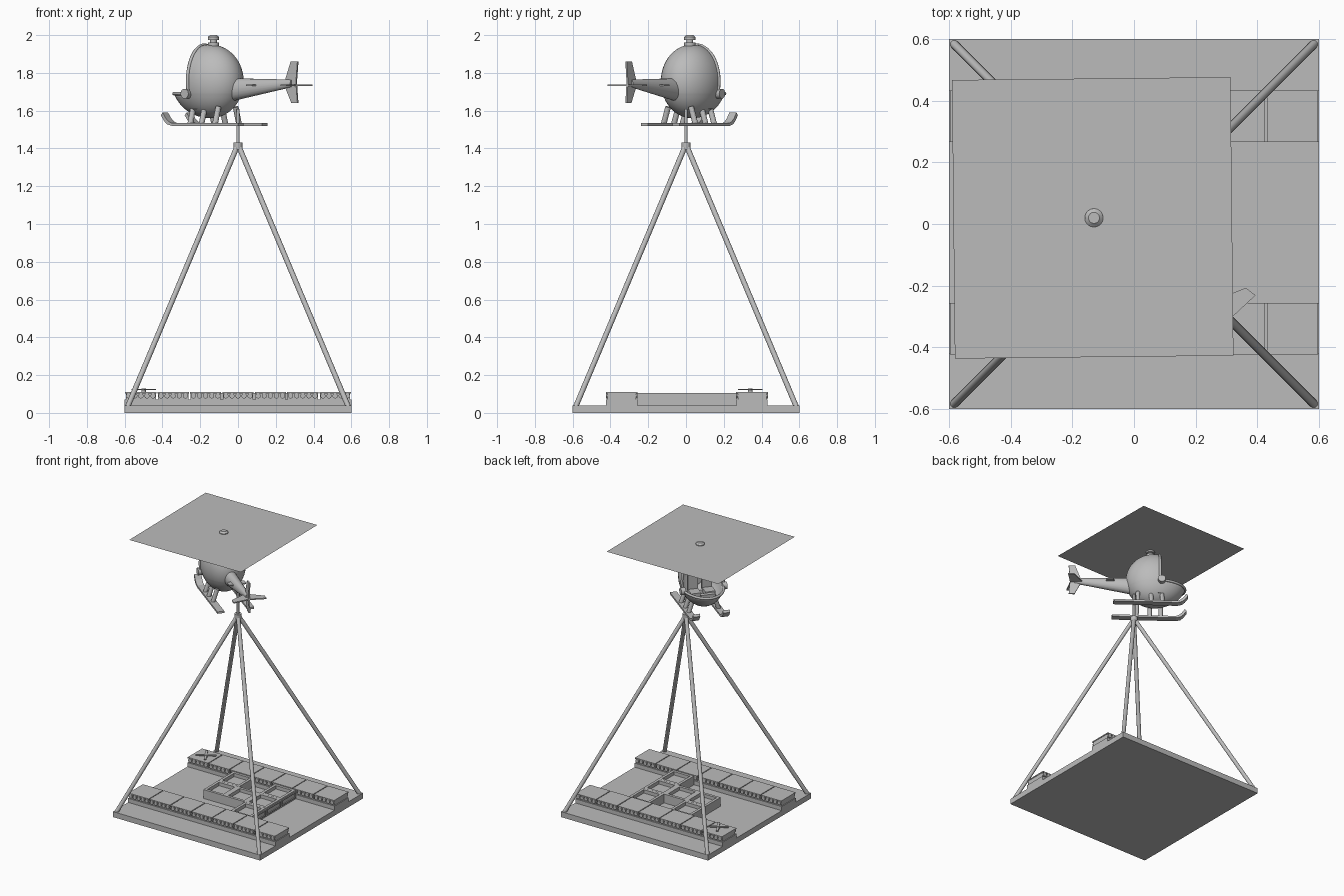
import bpy, bmesh, math
from mathutils import Matrix, Vector

old = bpy.data.objects.get("Cube")
if old:
    bpy.data.objects.remove(old)

grey = bpy.data.materials.new("plain_grey")
grey.use_nodes = True
grey.diffuse_color = (0.5, 0.5, 0.5, 1)
grey.node_tree.nodes["Principled BSDF"].inputs["Base Color"].default_value = (0.5, 0.5, 0.5, 1)

WORLD = Matrix()
# Helicopter frame: local x points to the nose, local origin under the rotor mast
HELI = Matrix.Translation((-0.13, 0.02, 0)) @ Matrix.Rotation(math.radians(143), 4, "Z")


def finish(name, bm, frame=WORLD, smooth=False):
    bmesh.ops.recalc_face_normals(bm, faces=bm.faces)
    mesh = bpy.data.meshes.new(name)
    bm.to_mesh(mesh)
    bm.free()
    mesh.materials.append(grey)
    obj = bpy.data.objects.new(name, mesh)
    obj.matrix_world = frame
    bpy.context.collection.objects.link(obj)
    if smooth:
        bpy.ops.object.select_all(action="DESELECT")
        obj.select_set(True)
        bpy.context.view_layer.objects.active = obj
        bpy.ops.object.shade_smooth_by_angle(angle=math.radians(40))
    return obj


def add_box(bm, center, size):
    m = Matrix.Translation(center) @ Matrix.Diagonal((*size, 1))
    bmesh.ops.create_cube(bm, size=1, matrix=m)


def add_rod(bm, a, b, r1, r2=None, sides=16):
    a, b = Vector(a), Vector(b)
    d = b - a
    m = Matrix.Translation((a + b) / 2) @ d.to_track_quat("Z", "Y").to_matrix().to_4x4()
    bmesh.ops.create_cone(bm, cap_ends=True, segments=sides, radius1=r1,
                          radius2=r1 if r2 is None else r2, depth=d.length, matrix=m)


def add_slab(bm, points, thickness):
    # Extrude a flat outline evenly about its own plane
    verts = [bm.verts.new(p) for p in points]
    face = bm.faces.new(verts)
    face.normal_update()
    n = face.normal.copy()
    for v in verts:
        v.co -= n * thickness / 2
    new = bmesh.ops.extrude_face_region(bm, geom=[face])["geom"]
    bmesh.ops.translate(bm, vec=n * thickness,
                        verts=[g for g in new if isinstance(g, bmesh.types.BMVert)])


# Base slab
bm = bmesh.new()
add_box(bm, (0, 0, 0.02), (1.2, 1.2, 0.04))
finish("base", bm)

# Two rows of tiles with scalloped sides
TILE = 1.2 / 7
for name, y in (("front_tile_row", -0.34), ("back_tile_row", 0.35)):
    bm = bmesh.new()
    for i in range(7):
        x = (i - 3) * TILE
        add_box(bm, (x, y, 0.055), (TILE, 0.165, 0.03))
        add_box(bm, (x, y, 0.087), (TILE - 0.012, 0.15, 0.044))
        add_box(bm, (x, y, 0.107), (TILE - 0.006, 0.168, 0.008))
        for j in range(5):
            bx = x + (j - 2) * TILE / 5.3
            add_rod(bm, (bx, y - 0.084, 0.09), (bx, y + 0.084, 0.09), 0.014, sides=10)
    finish(name, bm)

# Raised frames joining the rows
bm = bmesh.new()
spots = [(0.2, -0.17), (0.2, 0.005), (0.2, 0.18), (0.03, 0.005), (-0.14, 0.005), (-0.14, 0.18)]
for x, y in spots:
    add_box(bm, (x, y, 0.06), (0.17, 0.174, 0.04))
    for s in (-1, 1):
        add_box(bm, (x + s * 0.075, y, 0.092), (0.02, 0.174, 0.026))
        add_box(bm, (x, y + s * 0.077, 0.092), (0.13, 0.02, 0.026))
finish("raised_frames", bm)

# Slot frames along the side of the joining column
bm = bmesh.new()
for y in (-0.17, 0.005, 0.18):
    for z in (0.055, 0.09):
        add_box(bm, (0.287, y, z), (0.008, 0.15, 0.006))
    for s in (-1, 1):
        add_box(bm, (0.287, y + s * 0.075, 0.072), (0.008, 0.006, 0.04))
finish("slot_frames", bm)

# Small fan lying on the corner tile
bm = bmesh.new()
for k in (0, 1):
    a = math.radians(30 + 90 * k)
    d, n = Vector((math.cos(a), math.sin(a), 0)), Vector((-math.sin(a), math.cos(a), 0))
    c = Vector((-0.5, 0.34, 0.124))
    add_slab(bm, [c - d * 0.07 - n * 0.008, c + d * 0.07 - n * 0.008,
                  c + d * 0.07 + n * 0.008, c - d * 0.07 + n * 0.008], 0.006)
add_rod(bm, (-0.5, 0.34, 0.11), (-0.5, 0.34, 0.13), 0.012)
finish("small_fan", bm)

# Four leaning legs, apex cap and pole
for name, sx, sy in (("front_right_leg", -1, -1), ("front_left_leg", 1, -1),
                     ("back_right_leg", -1, 1), ("back_left_leg", 1, 1)):
    bm = bmesh.new()
    add_rod(bm, (sx * 0.585, sy * 0.585, 0.03), (sx * 0.005, sy * 0.005, 1.41), 0.014)
    finish(name, bm, smooth=True)
bm = bmesh.new()
add_rod(bm, (0, 0, 1.395), (0, 0, 1.432), 0.024)
add_rod(bm, (0, 0, 1.42), (0, 0, 1.61), 0.009)
finish("apex_cap_and_pole", bm, smooth=True)

# Cabin: egg shell with the upper front quarter open
MID, CUT_X, CUT_Z = Vector((0.02, 0, 1.755)), 0.06, 1.69
bm = bmesh.new()
bmesh.ops.create_uvsphere(bm, u_segments=40, v_segments=28, radius=1)
for v in bm.verts:
    v.co.x *= 0.23 if v.co.x > 0 else 0.19
    v.co.y *= 0.15
    v.co.z *= 0.195
    v.co += MID
for co, no in (((CUT_X, 0, 0), (1, 0, 0)), ((0, 0, CUT_Z), (0, 0, 1))):
    geom = bm.verts[:] + bm.edges[:] + bm.faces[:]
    bmesh.ops.bisect_plane(bm, geom=geom, plane_co=co, plane_no=no)
gone = [f for f in bm.faces if f.calc_center_median().x > CUT_X and f.calc_center_median().z > CUT_Z]
bmesh.ops.delete(bm, geom=gone, context="FACES")
cabin = finish("cabin", bm, HELI, smooth=True)
shell = cabin.modifiers.new("shell", "SOLIDIFY")
shell.thickness = 0.008

# Trim around the opening: arch and sill
def trim(name, points):
    curve = bpy.data.curves.new(name, "CURVE")
    curve.dimensions = "3D"
    curve.bevel_depth = 0.009
    curve.bevel_resolution = 2
    spline = curve.splines.new("POLY")
    spline.points.add(len(points) - 1)
    for p, co in zip(spline.points, points):
        p.co = (*co, 1)
    curve.materials.append(grey)
    obj = bpy.data.objects.new(name, curve)
    obj.matrix_world = HELI
    bpy.context.collection.objects.link(obj)

angles = [math.radians(-19 + 218 * i / 30) for i in range(31)]
trim("window_arch", [(CUT_X, 0.148 * math.cos(a), MID.z + 0.192 * math.sin(a)) for a in angles])
angles = [math.radians(-79 + 158 * i / 20) for i in range(21)]
trim("window_sill", [(MID.x + 0.217 * math.cos(a), 0.142 * math.sin(a), CUT_Z) for a in angles])

# Window hinges, cabin floor and seats
bm = bmesh.new()
for s in (-1, 1):
    add_rod(bm, (0.07, s * 0.13, CUT_Z), (0.07, s * 0.162, CUT_Z), 0.026)
finish("window_hinges", bm, HELI, smooth=True)
bm = bmesh.new()
add_rod(bm, (0.04, 0, 1.61), (0.04, 0, 1.618), 0.1, sides=24)
for s in (-1, 1):
    add_box(bm, (0.03, s * 0.05, 1.645), (0.08, 0.07, 0.03))
    add_box(bm, (-0.015, s * 0.05, 1.71), (0.02, 0.07, 0.13))
add_box(bm, (0.16, 0, 1.665), (0.03, 0.1, 0.05))
finish("floor_and_seats", bm, HELI)

# Tapered tail boom
bm = bmesh.new()
add_rod(bm, (-0.09, 0, 0), (-0.52, 0, 0), 0.064, 0.02, sides=20)
for v in bm.verts:
    v.co.z += 1.708 - 0.085 * (v.co.x + 0.09)
    v.co.y *= 0.75
finish("tail_boom", bm, HELI, smooth=True)

# Tail fin and stabilisers
bm = bmesh.new()
add_slab(bm, [(-0.47, 0, 1.74), (-0.515, 0, 1.86), (-0.56, 0, 1.86), (-0.55, 0, 1.75),
              (-0.56, 0, 1.64), (-0.52, 0, 1.64)], 0.01)
finish("tail_fin", bm, HELI)
bm = bmesh.new()
for s in (-1, 1):
    add_slab(bm, [(-0.46, 0, 1.735), (-0.53, s * 0.115, 1.735),
                  (-0.57, s * 0.115, 1.735), (-0.55, 0, 1.735)], 0.008)
    add_slab(bm, [(-0.23, 0, 1.735), (-0.26, s * 0.06, 1.735),
                  (-0.3, s * 0.06, 1.735), (-0.31, 0, 1.735)], 0.008)
finish("stabilisers", bm, HELI)

# Skids with upturned tips, each on three struts
for name, y in (("left_skid", -0.105), ("right_skid", 0.105)):
    bm = bmesh.new()
    line = [(-0.26, 1.527), (0.18, 1.527), (0.21, 1.535), (0.23, 1.552), (0.252, 1.583)]
    outline = [(x, y, z - 0.007) for x, z in line]
    outline += [(x - (0.012 if z > 1.53 else 0), y, z + 0.007) for x, z in reversed(line)]
    add_slab(bm, outline, 0.048)
    for x in (-0.09, 0, 0.075):
        add_rod(bm, (x, y, 1.53), (x, y * 0.72, 1.62), 0.015, sides=12)
    finish(name, bm, HELI)

# Rotor mast with domed cap, and the flat rotor sheet
bm = bmesh.new()
add_rod(bm, (0, 0, 1.93), (0, 0, 1.96), 0.03, sides=24)
add_rod(bm, (0, 0, 1.95), (0, 0, 1.985), 0.018, sides=24)
add_rod(bm, (0, 0, 1.974), (0, 0, 1.99), 0.03, sides=24)
add_rod(bm, (0, 0, 1.99), (0, 0, 2.0), 0.03, 0.018, sides=24)
finish("rotor_mast", bm, HELI, smooth=True)
bm = bmesh.new()
bmesh.ops.create_grid(bm, x_segments=1, y_segments=1, size=0.452)
finish("rotor_sheet", bm, Matrix.Translation((-0.134, 0.02, 1.985)) @ Matrix.Rotation(math.radians(0.6), 4, "Z"))
